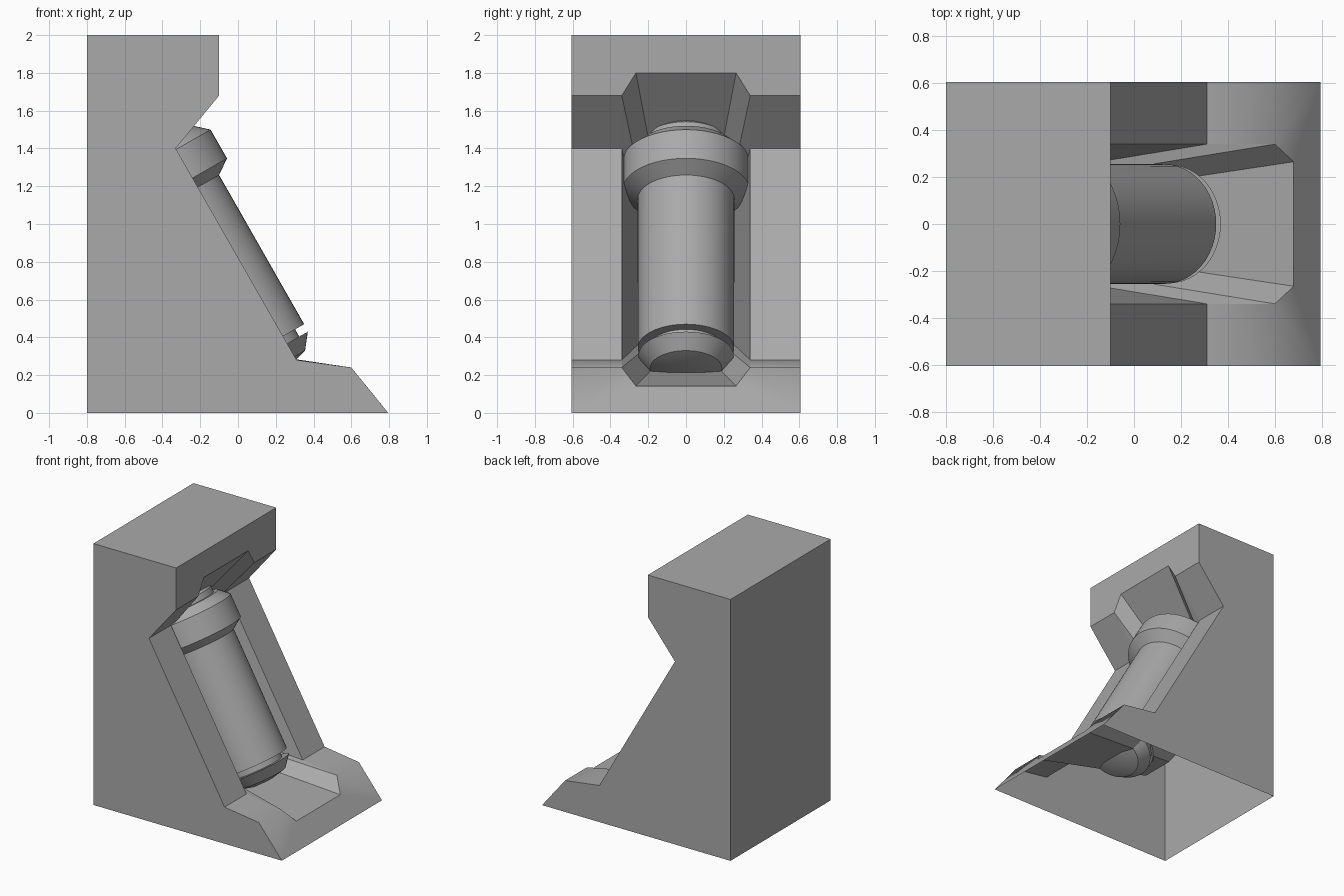
import bpy, bmesh, math
from mathutils import Matrix, Vector

if "Cube" in bpy.data.objects:
    bpy.data.objects.remove(bpy.data.objects["Cube"], do_unlink=True)

grey = bpy.data.materials.new("plain grey")
grey.use_nodes = True
grey.diffuse_color = (0.4, 0.4, 0.4, 1)
grey.node_tree.nodes["Principled BSDF"].inputs["Base Color"].default_value = grey.diffuse_color


def add_object(name, bm):
    bmesh.ops.remove_doubles(bm, verts=bm.verts, dist=0.0005)
    bmesh.ops.recalc_face_normals(bm, faces=bm.faces)
    mesh = bpy.data.meshes.new(name)
    bm.to_mesh(mesh)
    bm.free()
    mesh.materials.append(grey)
    ob = bpy.data.objects.new(name, mesh)
    bpy.context.collection.objects.link(ob)
    return ob


# Side outline of the stand (x, z): front bottom up to the top, then the back
W = 0.605
outline = [(0.795, 0), (0.6, 0.24), (0.31, 0.28), (-0.33, 1.4),
           (-0.1, 1.68), (-0.1, 2), (-0.8, 2), (-0.8, 0)]
toe, ledge, slope_top, brow, top, back_top, back = outline[1:]

# Recess rim and its inner end (x, half width, z), from the toe to the top
rim = [(0.68, 0.265, 0.142), (0.6, 0.34, 0.24), (0.31, 0.34, 0.28),
       (-0.33, 0.34, 1.4), (-0.1, 0.34, 1.68), (-0.1, 0.265, 1.8)]
inner = [(-0.22, 0.13, 0.28), (-0.26, 0.20, 0.355), (-0.27, 0.245, 0.37),
         (-0.64, 0.245, 1.02), (-0.645, 0.20, 1.025), (-0.68, 0.13, 1.09)]

bm = bmesh.new()


def face(points, smooth=False):
    f = bm.faces.new([bm.verts.new(p) for p in points])
    f.smooth = smooth


def at(p, y):
    return (p[0], y, p[1])


def mirror(p):
    return (p[0], -p[1], p[2])


def span(a, b):
    face([at(a, -W), at(a, W), at(b, W), at(b, -W)])


def notched(edge, corners, smooth=False):
    # full-width panel whose inner edge is cut by the recess
    a, b = edge
    face([at(a, -W), at(a, W), at(b, W)] + corners
         + [mirror(p) for p in reversed(corners)] + [at(b, -W)], smooth)


# Stand shell, open underneath
span(top, back_top)
span(back_top, back)
notched((outline[0], toe), [rim[1], rim[0]], True)
notched((top, brow), [rim[4], rim[5]])
for s in (1, -1):
    face([at(p, s * W) for p in outline])
    for i in range(1, 5):
        a, b = rim[i], rim[i + 1]
        if i < 4:
            face([(a[0], s * W, a[2]), (b[0], s * W, b[2]),
                  (b[0], s * b[1], b[2]), (a[0], s * a[1], a[2])], i == 1)
    # Recess side walls
    for i in range(5):
        face([(p[0], s * p[1], p[2]) for p in (rim[i], rim[i + 1], inner[i + 1], inner[i])])
# Recess floor, ceiling and back
for i in (0, 5):
    face([rim[i], mirror(rim[i]), mirror(inner[i]), inner[i]])
face(inner + [mirror(p) for p in reversed(inner)])
add_object("stand", bm)

# Tilted canister: (radius, height along its axis)
profile = [(0, 0.085), (0.1, 0.085), (0.19, 0.11), (0.252, 0.19), (0.2, 0.19),
           (0.2, 0.234), (0.255, 0.234), (0.256, 1.143), (0.336, 1.199),
           (0.336, 1.374), (0.268, 1.436), (0.235, 1.436), (0.235, 1.48),
           (0.215, 1.5), (0, 1.5)]
bm = bmesh.new()
verts = [bm.verts.new((r, 0, h)) for r, h in profile]
edges = [bm.edges.new(pair) for pair in zip(verts, verts[1:])]
bmesh.ops.spin(bm, geom=verts + edges, cent=(0, 0, 0), axis=(0, 0, 1),
               angle=math.tau, steps=48, use_duplicate=False)
canister = add_object("canister", bm)
lean = math.atan2(slope_top[0] - ledge[0], slope_top[1] - ledge[1])
normal = Vector((math.cos(lean), 0, -math.sin(lean)))
canister.data.transform(Matrix.Translation(normal * 0.282) @ Matrix.Rotation(lean, 4, "Y"))

bpy.ops.object.select_all(action="DESELECT")
canister.select_set(True)
bpy.context.view_layer.objects.active = canister
bpy.ops.object.shade_smooth_by_angle(angle=math.radians(25))
